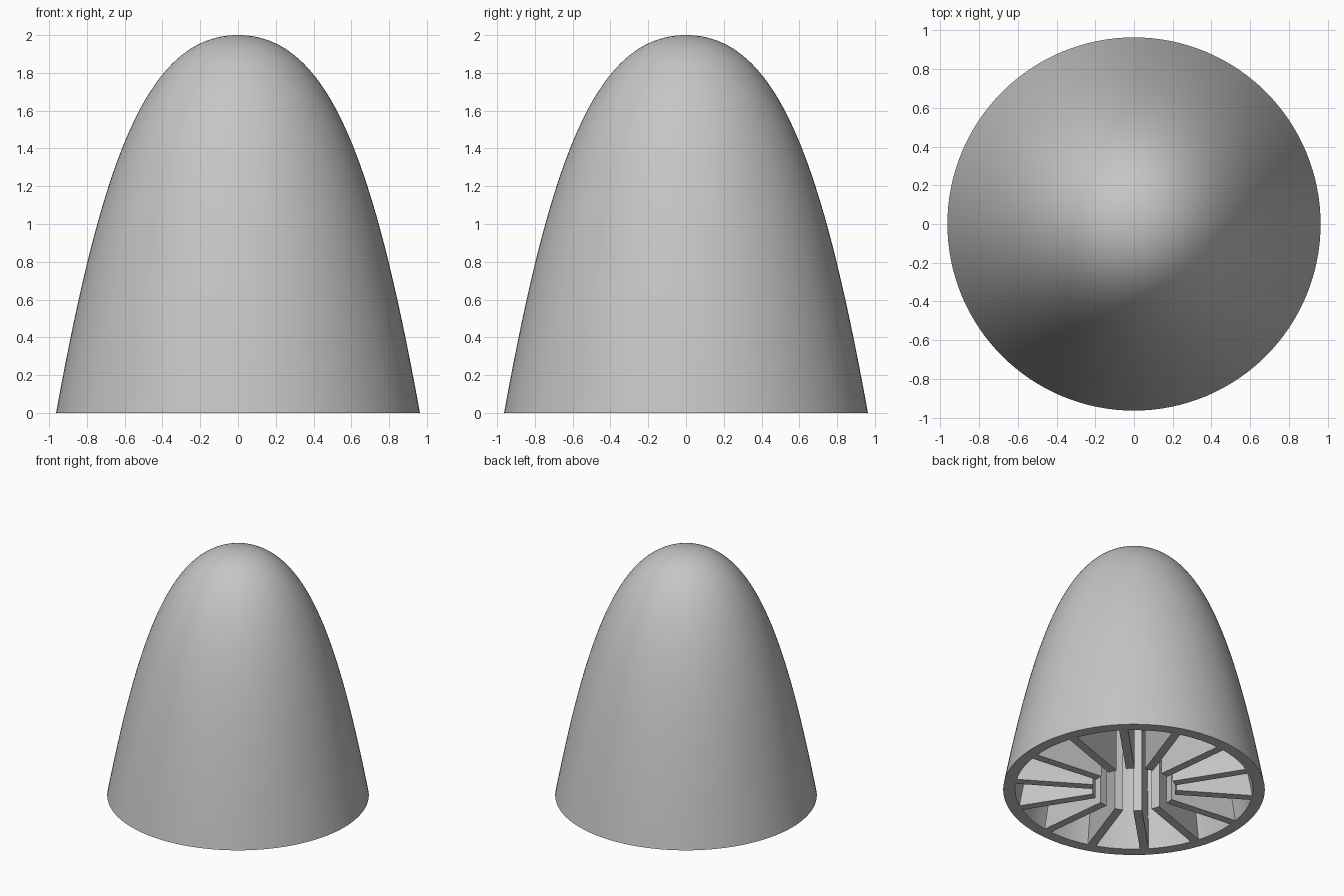
import bpy, bmesh, math
from mathutils import Matrix

cube = bpy.data.objects.get("Cube")
if cube:
    bpy.data.objects.remove(cube, do_unlink=True)

HEIGHT = 2.0
WALL = 0.085
RIBS = 14
RIB_THICKNESS = 0.065
BORE = 0.31
SEGMENTS = 128
STEPS = 48

grey = bpy.data.materials.new("light_grey")
grey.use_nodes = True
colour = (0.56, 0.56, 0.56, 1)
grey.diffuse_color = colour
grey.node_tree.nodes["Principled BSDF"].inputs["Base Color"].default_value = colour


def point(t):
    """Outer profile point (radius, z); t is the root of the depth below the tip."""
    return t * (1.025 - 0.369 * t + 0.089 * t * t), HEIGHT - t * t


def offset_point(t, distance):
    """Profile point moved inward along the normal."""
    r, z = point(t)
    dr = 1.025 - 0.738 * t + 0.267 * t * t
    dz = -2 * t
    length = math.hypot(dr, dz)
    return r + distance * dz / length, z - distance * dr / length


def inner_profile(distance):
    """Inner wall from the tip down to the open base."""
    pts = [offset_point(math.sqrt(HEIGHT) * i / STEPS, distance) for i in range(STEPS + 1)]
    pts = [p for p in pts if p[1] > 0.01]
    pts[0] = (0, HEIGHT - distance)
    return pts + [(point(math.sqrt(HEIGHT))[0] - distance * 1.03, 0)]


def finish(bm, name):
    bmesh.ops.remove_doubles(bm, verts=bm.verts, dist=0.0001)
    bmesh.ops.recalc_face_normals(bm, faces=bm.faces)
    mesh = bpy.data.meshes.new(name)
    bm.to_mesh(mesh)
    bm.free()
    mesh.materials.append(grey)
    obj = bpy.data.objects.new(name, mesh)
    bpy.context.collection.objects.link(obj)
    return obj


# Hollow rounded shell, spun from a closed wall profile
outer = [point(math.sqrt(HEIGHT) * i / STEPS) for i in range(STEPS + 1)]
wall = outer + inner_profile(WALL)[::-1]
bm = bmesh.new()
verts = [bm.verts.new((r, 0, z)) for r, z in wall]
edges = [bm.edges.new(pair) for pair in zip(verts, verts[1:])]
bmesh.ops.spin(bm, geom=verts + edges, cent=(0, 0, 0), axis=(0, 0, 1),
               angle=2 * math.pi, steps=SEGMENTS, use_duplicate=False)
shell = finish(bm, "shell")
bpy.ops.object.select_all(action="DESELECT")
shell.select_set(True)
bpy.context.view_layer.objects.active = shell
bpy.ops.object.shade_smooth_by_angle(angle=math.radians(35))

# Radial ribs around an open bore, one of them on the diagonal
edge = [p for p in inner_profile(WALL - 0.004) if p[0] > BORE + 0.01]
outline = [(BORE, 0), (BORE, edge[0][1])] + edge
bm = bmesh.new()
for i in range(RIBS):
    turn = Matrix.Rotation(math.pi / 4 + 2 * math.pi * i / RIBS, 4, "Z")
    sides = [[bm.verts.new(turn @ Matrix.Translation((r, y, z)).translation)
              for r, z in outline] for y in (-RIB_THICKNESS / 2, RIB_THICKNESS / 2)]
    bm.faces.new(sides[0])
    bm.faces.new(sides[1][::-1])
    for j in range(len(outline)):
        k = (j + 1) % len(outline)
        bm.faces.new((sides[0][j], sides[0][k], sides[1][k], sides[1][j]))
finish(bm, "inner_ribs")
